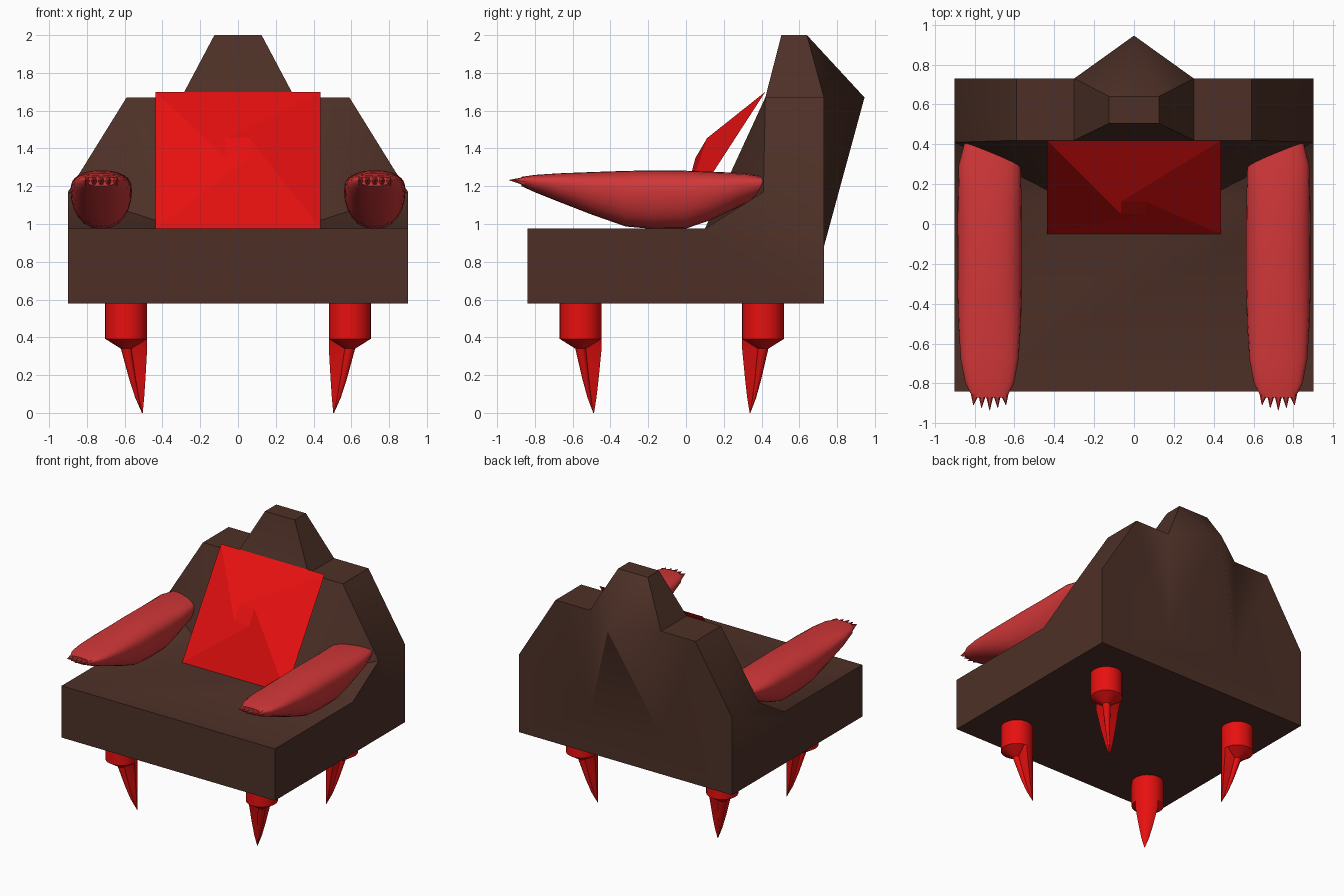
import bpy, bmesh, math
from mathutils import Vector

if "Cube" in bpy.data.objects:
    bpy.data.objects.remove(bpy.data.objects["Cube"])


def material(name, rgb):
    m = bpy.data.materials.new(name)
    m.diffuse_color = (*rgb, 1)
    m.use_nodes = True
    m.node_tree.nodes["Principled BSDF"].inputs["Base Color"].default_value = m.diffuse_color
    return m


BROWN = material("dark brown", (0.075, 0.03, 0.02))
RED = material("bright red", (0.8, 0.005, 0.005))
SOFT_RED = material("soft red", (0.64, 0.038, 0.04))


def finish(bm, name, mat, angle=None):
    bmesh.ops.remove_doubles(bm, verts=bm.verts, dist=0.0005)
    bmesh.ops.recalc_face_normals(bm, faces=bm.faces)
    me = bpy.data.meshes.new(name)
    bm.to_mesh(me)
    bm.free()
    me.materials.append(mat)
    ob = bpy.data.objects.new(name, me)
    bpy.context.collection.objects.link(ob)
    if angle:
        bpy.ops.object.select_all(action='DESELECT')
        ob.select_set(True)
        bpy.context.view_layer.objects.active = ob
        bpy.ops.object.shade_smooth_by_angle(angle=math.radians(angle))
    return ob


def loft(bm, rings):
    """Skin closed rings of points and cap both ends."""
    vs = [[bm.verts.new(p) for p in r] for r in rings]
    n = len(vs[0])
    for a, b in zip(vs, vs[1:]):
        for i in range(n):
            j = (i + 1) % n
            bm.faces.new((a[i], a[j], b[j], b[i]))
    bm.faces.new(vs[0])
    bm.faces.new(vs[-1])


# Seat and backrest as one shell: right-hand points, lower case is the mirror side
P = {
    'A': (.9, -.84, .58), 'B': (.9, .73, .58), 'C': (.9, -.84, .975),
    'D': (.9, .1, .975), 'E': (.9, .41, 1.17), 'F': (.9, .73, 1.17),
    'G': (.59, .42, 1.67), 'H': (.59, .73, 1.67), 'I': (.3, .42, 1.67),
    'J': (.3, .73, 1.67), 'K': (.3, .1, .975), 'L': (.3, .73, .88),
    'M': (.125, .505, 2.0), 'N': (.125, .64, 2.0),
}
bm = bmesh.new()
V = {}
for k, (x, y, z) in P.items():
    V[k] = bm.verts.new((x, y, z))
    V[k.lower()] = bm.verts.new((-x, y, z))
V['0'] = bm.verts.new((0, .945, 1.67))
# side, front of back, shoulder, rear, rear bulge, headrest
halves = ("ABFEDC", "KDE", "KEG", "KGI", "EFHG", "GHJI", "BLJHF", "LJ0",
          "IJNM", "J0N")
centres = ("ABba", "ACca", "CDKkdc", "KIik", "BLlb", "Ll0", "IMmi", "MNnm", "Nn0")
for f in halves:
    bm.faces.new([V[c] for c in f])
    bm.faces.new([V[c.lower()] for c in reversed(f)])
for f in centres:
    bm.faces.new([V[c] for c in f])
finish(bm, "seat_and_backrest", BROWN, 38)

# Leaning cushion: square pyramid whose small flat peak is twisted a quarter turn
bm = bmesh.new()
outer = [bm.verts.new(p) for p in
         ((-.437, .42, 1.7), (-.437, -.05, .975), (.437, -.05, .975), (.437, .42, 1.7))]
inner = [bm.verts.new(p) for p in
         ((-.065, .112, 1.455), (-.065, .05, 1.35), (.06, .05, 1.35), (.06, .112, 1.455))]
for i in range(4):
    j, k = (i + 1) % 4, (i + 2) % 4
    bm.faces.new((outer[i], outer[j], inner[k], inner[j]))
bm.faces.new(inner)
bm.faces.new(outer[::-1])
finish(bm, "cushion", RED)

# Armrests: shield-shaped sections (y, half width, bottom, top), then front spikes
SECTIONS = [(-.87, .085, 1.20, 1.25), (-.8, .122, 1.168, 1.26), (-.68, .145, 1.12, 1.268),
            (-.5, .157, 1.05, 1.275), (-.32, .162, .987, 1.281), (-.18, .163, .974, 1.284),
            (0, .162, .976, 1.282), (.13, .16, 1.02, 1.277), (.3, .155, 1.10, 1.27),
            (.43, .12, 1.17, 1.25)]
ARM_X, STEPS = .724, 24
for side, s in (("right", 1), ("left", -1)):
    bm = bmesh.new()
    rings = []
    for y, w, lo, hi in SECTIONS:
        mid = lo + .66 * (hi - lo)
        ring = []
        for i in range(STEPS):
            t = 2 * math.pi * i / STEPS
            c, q = math.cos(t), math.sin(t)
            if q > 0:
                z = mid + (hi - mid) * q ** .8
            else:
                z = mid + (mid - lo) * q
            ring.append((s * (ARM_X + w * math.copysign(abs(c) ** .85, c)), y, z))
        rings.append(ring)
    loft(bm, rings)
    finish(bm, side + "_armrest", SOFT_RED, 50)

    bm = bmesh.new()
    for k in range(-2, 3):
        cx = ARM_X + k * .037
        tip = Vector((s * (ARM_X + k * .041), -.94 + .014 * abs(k), 1.233))
        base = [Vector((s * (cx + .02 * math.cos(a)), -.855, 1.226 + .026 * math.sin(a)))
                for a in (math.pi * i / 3 for i in range(6))]
        loft(bm, [base, [tip.lerp(p, .05) for p in base]])
    finish(bm, side + "_armrest_spikes", SOFT_RED)

# Legs: round socket with a curved talon on the side facing the middle
R, N = .111, 32
for end, cy, sy in (("front", -.558, 1), ("rear", .408, -1)):
    for side, s in (("right", 1), ("left", -1)):
        c = Vector((s * .592, cy, 0))
        tip = Vector((s * .505, cy + sy * .07, 0))
        inward = math.atan2(sy, -s)

        def ring(z, kind):
            pts = []
            for i in range(N):
                t = 2 * math.pi * i / N
                r = R
                if kind == "talon" and math.cos(t) < .62:
                    r = .028
                pts.append(c + Vector((r * math.cos(t + inward), r * math.sin(t + inward), z)))
            return pts

        talon = ring(.34, "talon")
        lower = []
        for z, f in ((.18, .62), (.08, .34), (0, .03)):
            lower.append([Vector((*tip.xy.lerp(p.xy, f), z)) for p in talon])
        bm = bmesh.new()
        loft(bm, [ring(.585, "round"), ring(.392, "round"), talon] + lower)
        finish(bm, end + "_" + side + "_leg", RED, 35)
